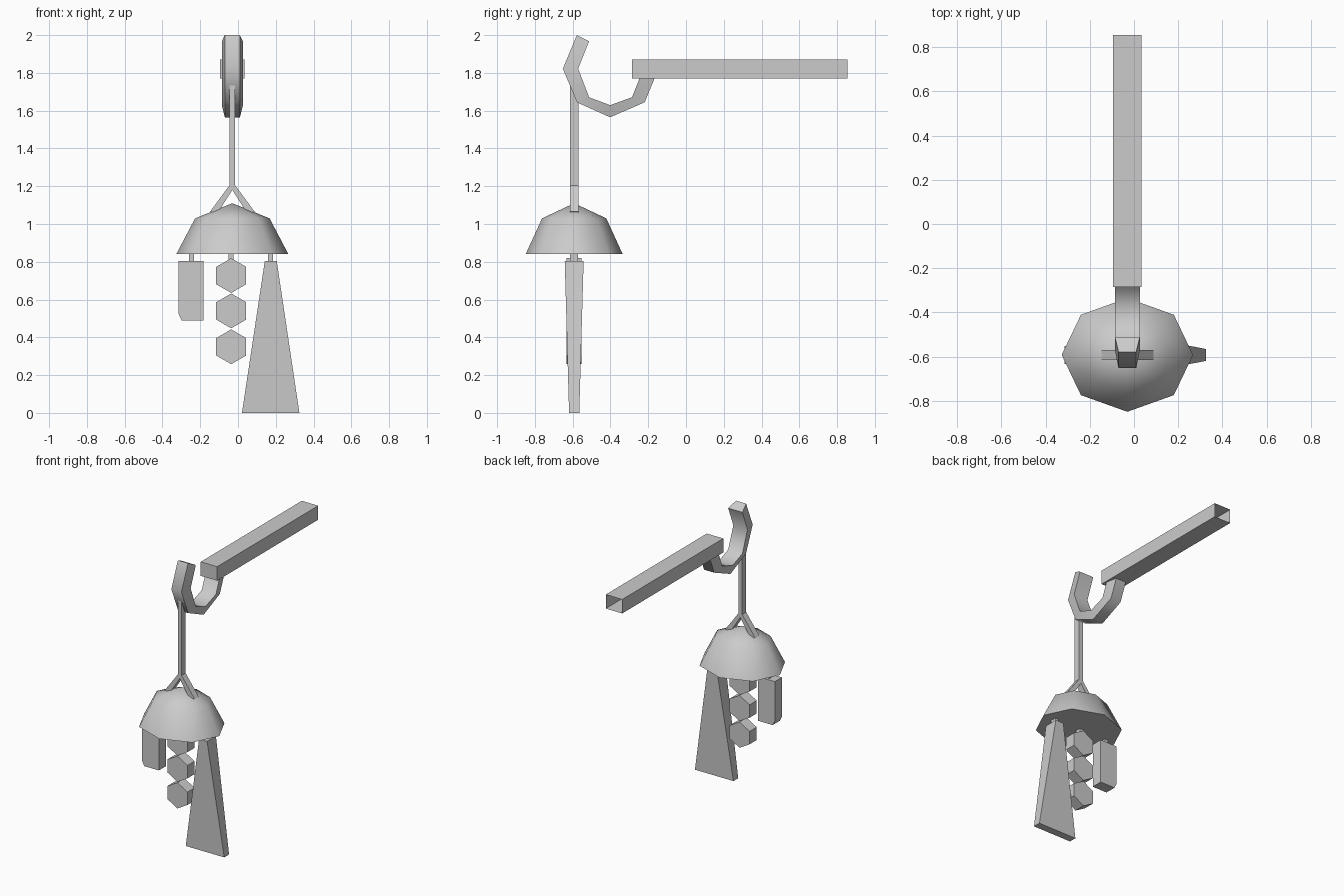
import bpy, bmesh
from math import sin, cos, pi, radians

if "Cube" in bpy.data.objects:
    bpy.data.objects.remove(bpy.data.objects["Cube"])

CX, CY = -0.03, -0.592   # axis of the hanging chime


def make(name, verts, faces, smooth=False):
    me = bpy.data.meshes.new(name)
    me.from_pydata(verts, [], faces)
    bm = bmesh.new()
    bm.from_mesh(me)
    bmesh.ops.recalc_face_normals(bm, faces=bm.faces)
    bm.to_mesh(me)
    bm.free()
    ob = bpy.data.objects.new(name, me)
    bpy.context.collection.objects.link(ob)
    if smooth:
        bpy.ops.object.select_all(action='DESELECT')
        ob.select_set(True)
        bpy.context.view_layer.objects.active = ob
        bpy.ops.object.shade_smooth_by_angle(angle=radians(60))
    return ob


def loft(name, rings, smooth=False, cap_start=True, cap_end=True):
    """Skin a list of equal-length vertex rings."""
    n = len(rings[0])
    verts = [v for r in rings for v in r]
    faces = [(k * n + i, k * n + (i + 1) % n, (k + 1) * n + (i + 1) % n, (k + 1) * n + i)
             for k in range(len(rings) - 1) for i in range(n)]
    if cap_start:
        faces.append(tuple(range(n)))
    if cap_end:
        faces.append(tuple(range(len(verts) - n, len(verts))))
    return make(name, verts, faces, smooth)


def plate(name, outline, depth):
    """Extrude an x-z outline along y; depth is a function of z."""
    return loft(name, [[(x, CY + s * depth(z) / 2, z) for x, z in outline] for s in (-1, 1)])


# support beam, open at the back end
loft("support_beam", [[(x, y, z) for x, z in
     ((-0.095, 1.77), (0.035, 1.77), (0.035, 1.87), (-0.095, 1.87))]
     for y in (-0.285, 0.855)], cap_end=False)

# hook: trapezoid section swept along most of an octagon
outer = [(-0.578, 2.0), (-0.652, 1.822), (-0.577, 1.644), (-0.402, 1.565),
         (-0.219, 1.644), (-0.148, 1.815)]
inner = [(-0.513, 1.967), (-0.571, 1.822), (-0.513, 1.671), (-0.402, 1.629),
         (-0.286, 1.671), (-0.228, 1.815)]
loft("hook", [[(CX - 0.04, *o), (CX + 0.04, *o), (CX + 0.056, *i), (CX - 0.056, *i)]
     for o, i in zip(outer, inner)], smooth=True)

# hanging strap with a forked end
plate("strap", [(CX + x, z) for x, z in
      ((-0.015, 1.74), (-0.015, 1.205), (-0.118, 1.065), (-0.08, 1.055), (0, 1.18),
       (0.08, 1.055), (0.118, 1.065), (0.015, 1.205), (0.015, 1.74))], lambda z: 0.046)

# eight-sided bell dome
verts = [(CX + rx * cos(i * pi / 4), CY + ry * sin(i * pi / 4), z)
         for rx, ry, z in ((0.297, 0.257, 0.84), (0.197, 0.17, 1.03)) for i in range(8)]
verts.append((CX, CY, 1.11))
faces = [(i, (i + 1) % 8, 8 + (i + 1) % 8, 8 + i) for i in range(8)]
faces += [(8 + i, 8 + (i + 1) % 8, 16) for i in range(8)]
faces.append(tuple(range(8)))
make("dome", verts, faces, smooth=True)

# short tabs under the dome
for i, x in enumerate((-0.247, -0.036, 0.172)):
    plate(f"tab_{i + 1}", [(x - 0.013, 0.79), (x + 0.013, 0.79),
          (x + 0.013, 0.845), (x - 0.013, 0.845)], lambda z: 0.042)

# rectangular pendant with one clipped corner
plate("short_pendant", [(-0.315, 0.805), (-0.315, 0.525), (-0.298, 0.49),
      (-0.182, 0.49), (-0.182, 0.805)], lambda z: 0.08)

# three hexagonal pendants
for i, z0 in enumerate((0.727, 0.54, 0.35)):
    plate(f"hex_pendant_{i + 1}",
          [(-0.036 + 0.092 * sin(a * pi / 3), z0 + 0.092 * cos(a * pi / 3)) for a in range(6)],
          lambda z: 0.08)

# long flared pendant, thinner toward the bottom
plate("long_pendant", [(0.142, 0.805), (0.021, 0), (0.325, 0), (0.205, 0.805)],
      lambda z: 0.054 + 0.046 * z / 0.805)
